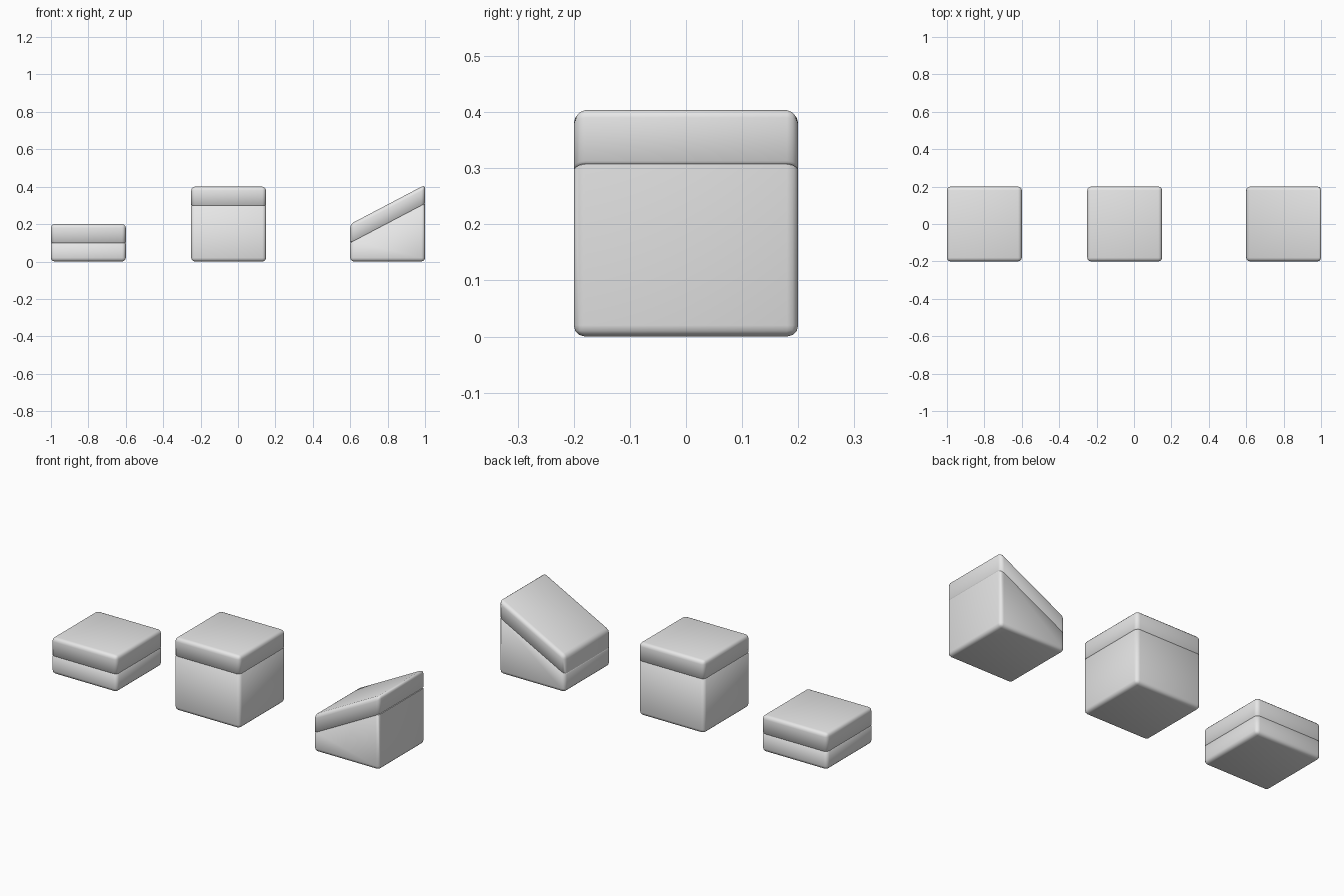
import bpy
import bmesh
from mathutils import Vector

default = bpy.data.objects.get("Cube")
if default:
    bpy.data.objects.remove(default, do_unlink=True)

SIZE = 0.4       # footprint of every block
ROUND = 0.02     # edge rounding
LID = 0.1        # height of the upper layer
GROOVE = 0.003   # seam depth and half height

grey = bpy.data.materials.new("light grey")
grey.use_nodes = True
colour = (0.8, 0.8, 0.8, 1)
grey.diffuse_color = colour
grey.node_tree.nodes["Principled BSDF"].inputs["Base Color"].default_value = colour


def make_block(name, x, left_top, right_top):
    """Rounded block with a flat or sloping top and a seam parallel to it."""
    half = SIZE / 2
    bm = bmesh.new()
    bmesh.ops.create_cube(bm, size=SIZE)
    for v in bm.verts:
        top = right_top if v.co.x > 0 else left_top
        v.co.z = top if v.co.z > 0 else 0
    bmesh.ops.bevel(bm, geom=bm.edges[:], offset=ROUND, segments=3,
                    profile=0.5, affect='EDGES', clamp_overlap=True)

    # Seam: three parallel cuts, the middle one pressed inwards
    slope = (right_top - left_top) / SIZE
    normal = Vector((-slope, 0, 1)).normalized()
    middle_z = (left_top + right_top) / 2 - LID
    for step in (-1, 1, 0):
        cut = bmesh.ops.bisect_plane(
            bm, geom=bm.verts[:] + bm.edges[:] + bm.faces[:], dist=1e-6,
            plane_co=(0, 0, middle_z + step * GROOVE), plane_no=normal)
    shrink = (half - GROOVE) / half
    for item in cut["geom_cut"]:
        if isinstance(item, bmesh.types.BMVert):
            item.co.y *= shrink
            item.co.z -= item.co.x * (1 - shrink) * slope
            item.co.x *= shrink

    mesh = bpy.data.meshes.new(name)
    bm.to_mesh(mesh)
    bm.free()
    mesh.materials.append(grey)
    block = bpy.data.objects.new(name, mesh)
    bpy.context.collection.objects.link(block)
    block.location.x = x
    bpy.ops.object.select_all(action='DESELECT')
    block.select_set(True)
    bpy.context.view_layer.objects.active = block
    bpy.ops.object.shade_smooth_by_angle(angle=1.1)


make_block("half_block", -0.8, 0.2, 0.2)
make_block("full_block", -0.05, 0.4, 0.4)
make_block("ramp_block", 0.8, 0.2, 0.41)
